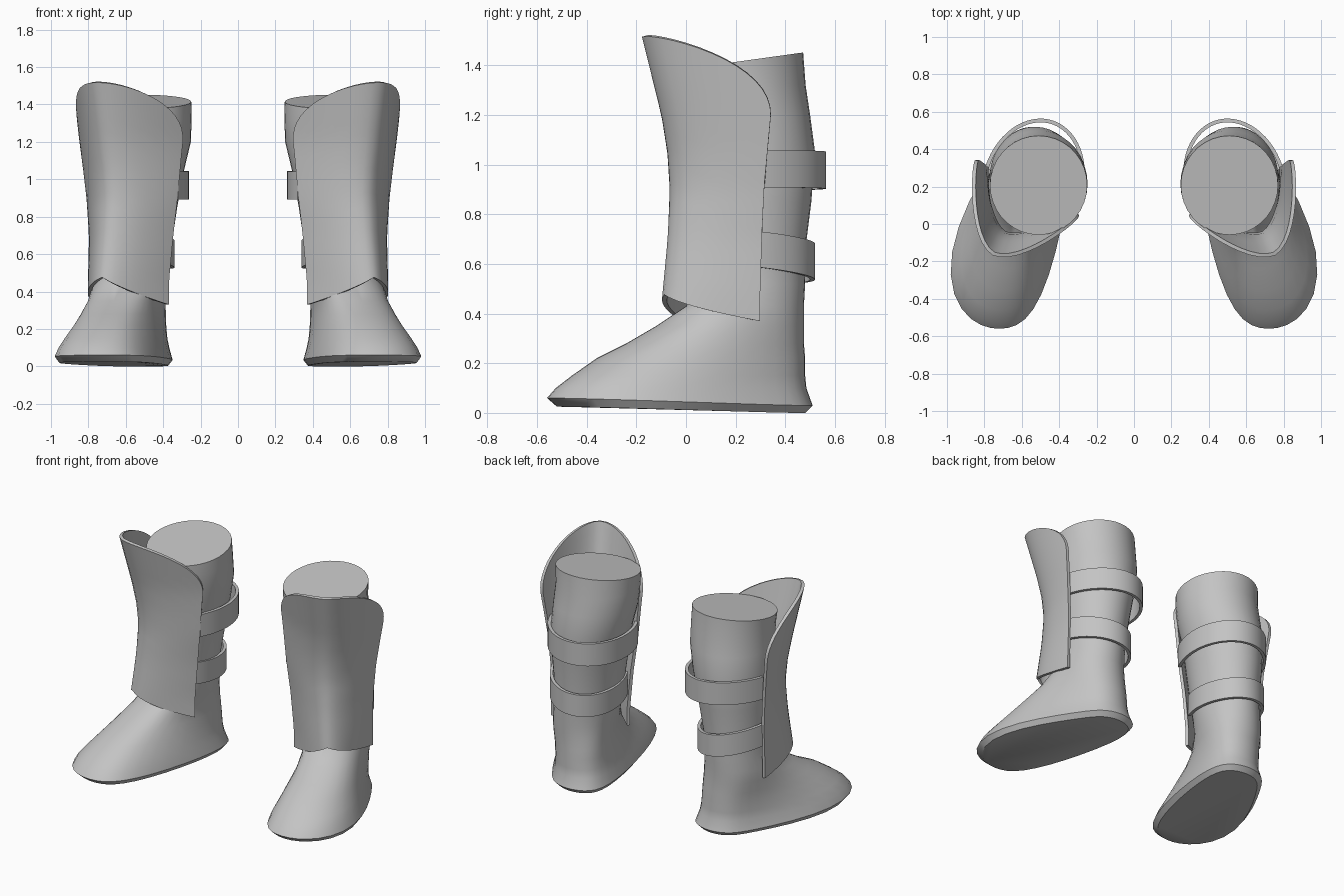
import bpy, bmesh
from math import sin, cos, pi
from mathutils import Vector

cube = bpy.data.objects.get("Cube")
if cube:
    bpy.data.objects.remove(cube)

grey = bpy.data.materials.new("plain grey")
grey.use_nodes = True
grey.diffuse_color = (0.55, 0.55, 0.55, 1)
grey.node_tree.nodes["Principled BSDF"].inputs["Base Color"].default_value = grey.diffuse_color

# The guard points forward and outward along FORWARD; ACROSS is its width
FORWARD = Vector((0.47, -0.88, 0))
ACROSS = Vector((0.88, 0.47, 0))
UP = Vector((0, 0, 1))


def lerp_rows(rows, z):
    """Interpolate a table whose first column is the height."""
    if z <= rows[0][0]:
        return rows[0][1:]
    for low, high in zip(rows, rows[1:]):
        if z <= high[0]:
            t = (z - low[0]) / (high[0] - low[0])
            return [a + (b - a) * t for a, b in zip(low[1:], high[1:])]
    return rows[-1][1:]


def loft(name, rows, closed=False, thickness=0):
    """Skin rows of points, mirror to the other side and shade smooth."""
    bm = bmesh.new()
    grid = [[bm.verts.new(p) for p in row] for row in rows]
    count = len(grid[0])
    for low, high in zip(grid, grid[1:]):
        for i in range(count if closed else count - 1):
            j = (i + 1) % count
            bm.faces.new((low[i], low[j], high[j], high[i]))
    if closed:
        bm.faces.new(grid[0])
        bm.faces.new(grid[-1])
    bmesh.ops.recalc_face_normals(bm, faces=bm.faces)
    mesh = bpy.data.meshes.new(name)
    bm.to_mesh(mesh)
    bm.free()
    obj = bpy.data.objects.new(name, mesh)
    bpy.context.collection.objects.link(obj)
    mesh.materials.append(grey)
    bpy.ops.object.select_all(action='DESELECT')
    obj.select_set(True)
    bpy.context.view_layer.objects.active = obj
    if thickness:
        solid = obj.modifiers.new("thickness", 'SOLIDIFY')
        solid.thickness = thickness
        solid.offset = 0
        bpy.ops.object.modifier_apply(modifier=solid.name)
    bpy.ops.object.shade_smooth_by_angle(angle=pi / 4)
    obj.modifiers.new("other side", 'MIRROR')


def boot_ring(z, heel, toe, rise=0, foot=0, tilt=0):
    """Outline blending from a heel ellipse at the back to a toe ellipse."""
    ring = []
    for i in range(36):
        c, s = cos(2 * pi * i / 36), sin(2 * pi * i / 36)
        k = (1 - s) / 2
        k = (k * k * (3 - 2 * k)) ** 1.5
        cx, cy, rx, ry = [a + (b - a) * k for a, b in zip(heel, toe)]
        swell = .17 * foot * k * max(c, 0) ** 3
        ring.append((cx + rx * c + swell, cy + ry * s, z + rise * k + tilt * s))
    return ring


# Boot: foot slices (height, heel ellipse, toe ellipse), then leg slices
foot_rows = [
    (0.0, (.53, .31, .185, .17), (.715, -.26, .24, .26), .025),
    (.03, (.53, .32, .21, .19), (.72, -.27, .27, .29), .03),
    (.10, (.535, .30, .195, .185), (.72, -.25, .26, .275), 0),
    (.15, (.54, .295, .19, .185), (.71, -.2, .235, .26), 0),
    (.22, (.545, .29, .19, .19), (.69, -.12, .2, .24), 0),
    (.28, (.55, .285, .193, .19), (.67, -.04, .178, .2), 0),
    (.35, (.56, .27, .198, .205), (.635, .07, .165, .19), 0),
    (.43, (.565, .25, .2, .225), (.59, .18, .185, .18), 0),
]
leg_rows = [
    (.52, .56, .245, .195, .235), (.65, .555, .235, .2, .245),
    (.85, .545, .24, .22, .265), (1.05, .53, .245, .242, .275),
    (1.2, .51, .23, .258, .27), (1.32, .505, .215, .257, .267),
]
rings = [boot_ring(z, h, t, r, 1 - z / .5) for z, h, t, r in foot_rows]
rings += [boot_ring(z, e, e) for z, *e in leg_rows]
rim = (.51, .207, .26, .265)
rings.append(boot_ring(1.415, rim, rim, tilt=.037))
loft("boot", rings, closed=True)

# Shin guard: height, centre x, centre y, ridge reach, half width, edge reach
guard_rows = [
    (.45, .575, .2, .32, .235, .015), (.7, .56, .207, .3, .247, .02),
    (.9, .55, .215, .296, .268, .03), (1.05, .552, .22, .312, .286, .03),
    (1.2, .555, .225, .345, .305, .03), (1.52, .55, .22, .43, .35, .04),
]


def guard_point(u, v):
    bottom = .475 - .125 * abs(u) + .02 * u
    top = 1.2 + .32 * max(0, 1 - u * u) ** .5
    z = bottom + (top - bottom) * v
    cx, cy, ridge, half, edge = lerp_rows(guard_rows, z)
    reach = edge + (ridge - edge) * (1 - abs(u) ** 1.7)
    return Vector((cx, cy, z)) + FORWARD * reach + ACROSS * half * u


columns = [sin(pi / 2 * i / 14) for i in range(-14, 15)]
loft("shin_guard", [[guard_point(u, j / 16) for u in columns] for j in range(17)],
     thickness=.02)


# Straps: bands running behind the leg from one guard edge to the other
def strap(name, centre, half, back, height, dip, slant):
    rows = []
    for side in (-1, 1):
        row = []
        for i in range(33):
            t = -.12 + (pi + .24) * i / 32
            lift = side * height / 2 - dip * sin(t) + slant * cos(t)
            row.append(Vector(centre) + ACROSS * half * cos(t)
                       + Vector(back) * sin(t) + UP * lift)
        rows.append(row)
    loft(name, rows, thickness=.02)


strap("upper_strap", (.54, .22, .975), .262, (-.135, .31, 0), .15, 0, .008)
strap("lower_strap", (.57, .22, .635), .222, (-.105, .27, 0), .145, .035, .02)
